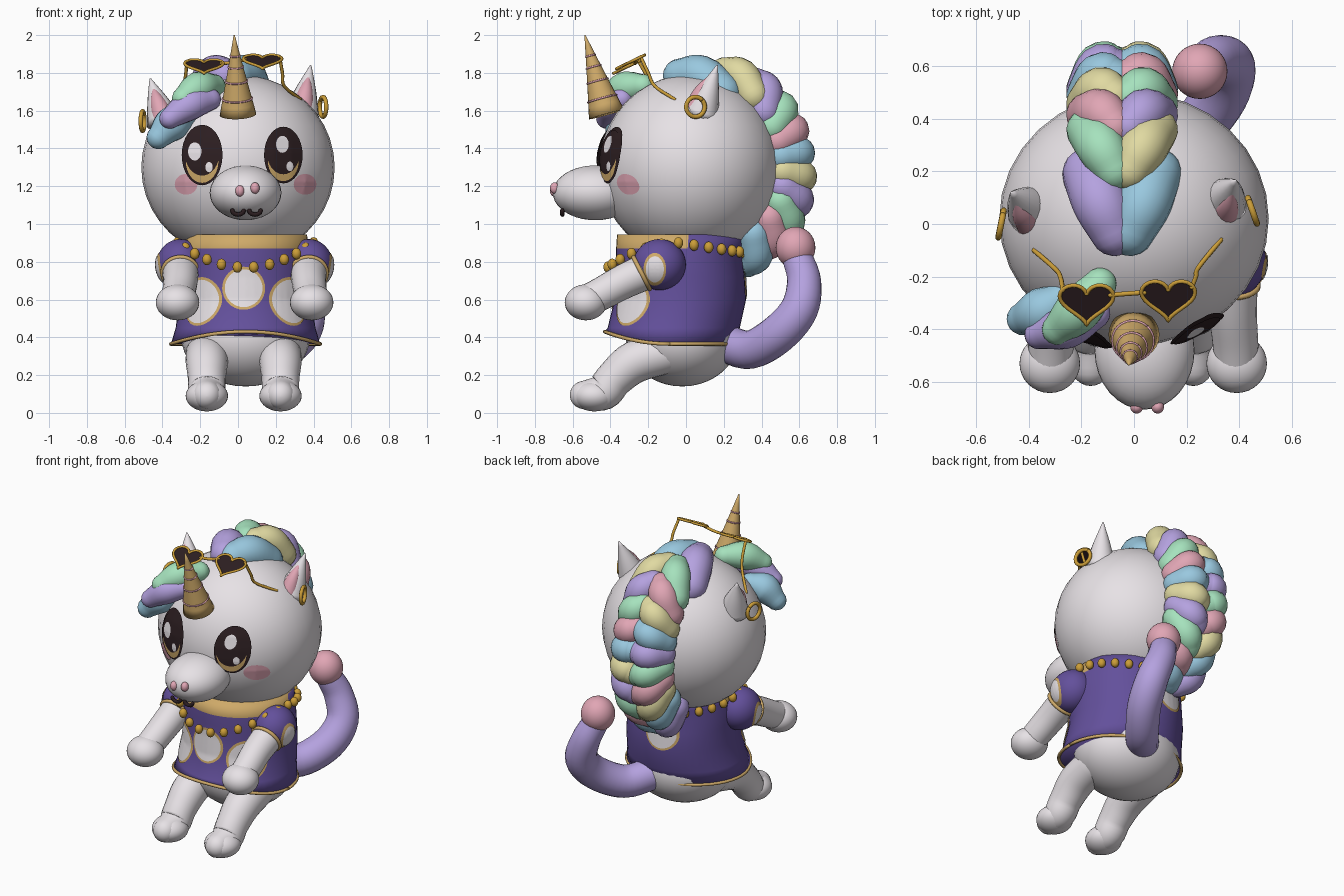
import bpy, bmesh, math
from mathutils import Vector, Matrix
from mathutils.bvhtree import BVHTree

cube = bpy.data.objects.get("Cube")
if cube:
    bpy.data.objects.remove(cube)


def paint(name, r, g, b):
    m = bpy.data.materials.new(name)
    m.use_nodes = True
    m.diffuse_color = (r, g, b, 1)
    m.node_tree.nodes["Principled BSDF"].inputs["Base Color"].default_value = (r, g, b, 1)
    return m


white = paint("soft white", .80, .76, .79)
purple = paint("shirt purple", .125, .08, .33)
tan = paint("warm tan", .62, .40, .14)
gold = paint("metal gold", .60, .34, .04)
dark = paint("dark brown", .025, .013, .015)
pink = paint("pink", .75, .38, .46)
mint = paint("mint green", .38, .76, .51)
blue = paint("sky blue", .32, .58, .74)
lavender = paint("lavender", .46, .36, .74)
yellow = paint("pale yellow", .75, .70, .36)


def finish(name, bm, *mats):
    bmesh.ops.recalc_face_normals(bm, faces=bm.faces)
    me = bpy.data.meshes.new(name)
    bm.to_mesh(me)
    bm.free()
    for m in mats:
        me.materials.append(m)
    for p in me.polygons:
        p.use_smooth = True
    ob = bpy.data.objects.new(name, me)
    bpy.context.collection.objects.link(ob)
    return ob


def ball(name, c, r, mat):
    bm = bmesh.new()
    bmesh.ops.create_uvsphere(bm, u_segments=32, v_segments=20, radius=1,
                              matrix=Matrix.Translation(c) @ Matrix.Diagonal((*r, 1)))
    return finish(name, bm, mat)


def skin(name, rings, *mats):
    """Join equal rings of points into a closed surface."""
    bm = bmesh.new()
    loops = [[bm.verts.new(p) for p in ring] for ring in rings]
    n = len(loops[0])
    for a, b in zip(loops, loops[1:]):
        for i in range(n):
            bm.faces.new((a[i], a[(i + 1) % n], b[(i + 1) % n], b[i]))
    bm.faces.new(loops[0])
    bm.faces.new(loops[-1])
    return finish(name, bm, *mats)


def spline(pts, sub):
    """Smooth path through the points."""
    p = [Vector(q) for q in pts]
    p = [2 * p[0] - p[1]] + p + [2 * p[-1] - p[-2]]
    out = []
    for a, b, c, d in zip(p, p[1:], p[2:], p[3:]):
        for k in range(sub):
            t = k / sub
            out.append(.5 * (2 * b + (c - a) * t + (2 * a - 5 * b + 4 * c - d) * t * t
                             + (3 * b - a - 3 * c + d) * t ** 3))
    return out + [p[-2]]


def tube(name, pts, radii, mat, sub=5, sides=16, rounded=True):
    """Round limb along a path with one radius per point, or one for all."""
    if not isinstance(radii, (list, tuple)):
        radii = [radii] * len(pts)
    path = spline([(*p, r) for p, r in zip(pts, radii)], sub)
    r = [max(q[3], .002) for q in path]
    path = [q.to_3d() for q in path]
    if rounded:
        t0, t1 = (path[0] - path[1]).normalized(), (path[-1] - path[-2]).normalized()
        caps = [math.radians(a) for a in (20, 40, 60, 75, 87)]
        start = [path[0] + t0 * r[0] * math.sin(a) for a in reversed(caps)]
        end = [path[-1] + t1 * r[-1] * math.sin(a) for a in caps]
        r = [r[0] * math.cos(a) for a in reversed(caps)] + r + [r[-1] * math.cos(a) for a in caps]
        path = start + path + end
    rings, n = [], None
    for i, c in enumerate(path):
        t = (path[min(i + 1, len(path) - 1)] - path[max(i - 1, 0)]).normalized()
        n = (n - t * n.dot(t)).normalized() if n else t.orthogonal().normalized()
        b = t.cross(n)
        rings.append([c + r[i] * (n * math.cos(a) + b * math.sin(a))
                      for a in (math.tau * k / sides for k in range(sides))])
    return skin(name, rings, mat)


def hoop(name, c, axis, radius, thick, mat):
    axis = Vector(axis).normalized()
    u = axis.orthogonal().normalized()
    v = axis.cross(u)
    pts = [Vector(c) + radius * (u * math.cos(a) + v * math.sin(a))
           for a in (math.tau * k / 32 for k in range(33))]
    return tube(name, pts, thick, mat, 1, 8, False)


def plate(name, target, c, facing, rx, rz, mat, lift):
    """Thin oval sheet draped on a target surface."""
    tree = BVHTree.FromPolygons([v.co for v in target.data.vertices],
                                [p.vertices for p in target.data.polygons])
    d = Vector(facing).normalized()
    side = Vector((0, 0, 1)).cross(d).normalized()
    up = d.cross(side)
    bm = bmesh.new()
    loops = []
    for k in range(8, 0, -1):
        ring = []
        for a in (math.tau * i / 32 for i in range(32)):
            o = Vector(c) + side * rx * k / 8 * math.cos(a) + up * rz * k / 8 * math.sin(a) + d
            hit = tree.ray_cast(o, -d)[0] or tree.find_nearest(o - d)[0]
            ring.append(bm.verts.new(hit + d * lift))
        loops.append(ring)
    for a, b in zip(loops, loops[1:]):
        for i in range(32):
            j = (i + 1) % 32
            bm.faces.new((a[i], a[j], b[j], b[i]))
    bm.faces.new(loops[-1])
    ob = finish(name, bm, mat)
    if ob.data.polygons[-1].normal.dot(d) < 0:
        ob.data.flip_normals()
    return ob


# Head, muzzle, nostrils and mouth
head = ball("head", (0, .02, 1.3), (.512, .48, .49), white)
ball("muzzle", (.04, -.48, 1.165), (.19, .225, .145), white)
for x, z in ((.01, 1.175), (.09, 1.19)):
    ball("nostril", (x, -.695, z), (.024, .025, .03), pink)
for x in (0, .09):
    arc = [(x + .03 * math.cos(a), -.655, 1.07 + .02 * math.sin(a))
           for a in (math.pi * (1 + k / 6) for k in range(7))]
    tube("mouth_curve", arc, .012, dark, 1, 8)

# Eyes and cheeks
front = (0, -1, 0)
for x, w, h, gx, gz in ((-.19, .108, .16, -.36, .12), (.24, .102, .15, -.05, .38)):
    for part, dx, dz, sx, sz, mat, lift in (
            ("eye", 0, 0, 1, 1, dark, .02), ("iris", 0, -.2, .8, .72, tan, .023),
            ("pupil", 0, .1, .86, .78, dark, .026), ("large_glint", gx, gz, .33, .3, white, .029),
            ("small_glint", .34, -.4, .18, .17, white, .029)):
        plate(part, head, (x + dx * w, 0, 1.365 + dz * h), front, w * sx, h * sz, mat, lift)
for x in (-.275, .355):
    plate("cheek", head, (x, 0, 1.21), front, .06, .055, pink, .005)

# Ears and earrings
for base, tip in (((.335, .08, 1.58), (.385, .165, 1.84)), ((-.39, .05, 1.54), (-.465, .12, 1.77))):
    a, b = Vector(base), Vector(tip)
    tube("ear", [a, a.lerp(b, .5), b], [.095, .055, .004], white, rounded=False)
    shift = Vector((0, -.04, 0))
    tube("inner_ear", [a + shift, a.lerp(b, .45) + shift, a.lerp(b, .8) + shift * .5],
         [.065, .04, .004], pink, rounded=False)
hoop("left_earring", (.45, .05, 1.62), (1, .35, 0), .052, .012, gold)
hoop("right_earring", (-.505, 0, 1.545), (1, -.2, 0), .052, .012, gold)

# Horn with thin rings
foot, tip = Vector((0, -.42, 1.58)), Vector((-.02, -.535, 2.0))
tube("horn", [foot, foot.lerp(tip, .5), tip], [.097, .049, .003], tan, 4, 24, False)
for s in (.2, .42, .6, .74):
    hoop("horn_ring", foot.lerp(tip, s), tip - foot, .098 * (1 - s), .005, pink)

# Forelock
for a, b, r, mat in (((-.13, -.23, 1.73), (-.29, -.4, 1.665), .08, mint),
                     ((-.15, -.34, 1.66), (-.36, -.42, 1.56), .075, lavender),
                     ((-.28, -.29, 1.56), (-.42, -.36, 1.46), .085, blue)):
    mid = (Vector(a) + Vector(b)) / 2 + Vector((0, -.01, .02))
    tube("forelock", [a, mid, b], [r * .8, r * 1.1, r * .75], mat)

# Braided mane down the back of the head
ridge = [Vector(q) for q in ((.08, 1.785), (.29, 1.785), (.42, 1.705), (.505, 1.60), (.56, 1.49), (.59, 1.375),
                             (.60, 1.255), (.585, 1.135), (.54, 1.02), (.46, .925), (.37, .84))]
left_order = [blue, yellow, lavender, mint, pink] * 2 + [blue]
right_order = [lavender, mint, pink, yellow, blue] * 2 + [lavender]
for i, p in enumerate(ridge):
    t = (ridge[min(i + 1, 10)] - ridge[max(i - 1, 0)]).normalized()
    n = Vector((-t.y, t.x))
    slant = .11 - .022 * min(i, 8)
    r = .108 if i == 0 else .092
    for s, mat in ((1, left_order[i]), (-1, right_order[i])):
        a, m, b = p - t * slant, p, p + t * slant - n * .085
        tube("mane_lock", [(-.045 + s * x, q.x, q.y) for x, q in ((.03, a), (.08, m), (.125, b))],
             [r * .85, r, r * .95], mat)

# Heart sunglasses
for cx, cy, cz in ((.13, -.28, 1.865), (-.18, -.295, 1.84)):
    heart = []
    for k in range(41):
        t = math.tau * k / 40
        hx = 16 * math.sin(t) ** 3
        hy = 13 * math.cos(t) - 5 * math.cos(2 * t) - 2 * math.cos(3 * t) - math.cos(4 * t)
        heart.append(Vector((cx + .0064 * hx, cy + .0052 * hy, cz + .0025 * hy)))
    tube("glasses_rim", heart, .008, gold, 1, 8, False)
    bm = bmesh.new()
    bm.faces.new([bm.verts.new(p) for p in heart[:-1]])
    finish("glasses_lens", bm, dark)
tube("glasses_bridge", [(-.09, -.27, 1.85), (-.03, -.265, 1.855), (.04, -.26, 1.87)], .009, gold)
for arm in ([(.22, -.24, 1.885), (.235, -.2, 1.80), (.245, -.165, 1.73), (.33, -.06, 1.66)],
            [(-.27, -.25, 1.86), (-.28, -.2, 1.77), (-.3, -.17, 1.7), (-.38, -.1, 1.6)]):
    tube("glasses_arm", arm, .009, gold, 5, 8)

# Lower body, legs and tail
ball("lower_body", (.04, -.02, .4), (.34, .3, .26), white)
for x in (-.165, .225):
    tube("leg", [(x, -.1, .32), (x, -.27, .27), (x, -.38, .18), (x, -.44, .11), (x, -.54, .095)],
         [.11, .112, .1, .097, .075], white, sides=24)
    ball("foot", (x, -.485, .09), (.112, .115, .082), white)
tube("tail", [(.1, .2, .37), (.22, .34, .335), (.33, .49, .42), (.36, .6, .55),
              (.31, .625, .7), (.26, .59, .82)], [.1, .102, .104, .1, .09, .08], lavender, sides=24)
ball("tail_tip", (.25, .58, .875), (.105, .105, .11), pink)

# Shirt with tan collar and hem
angles = [math.tau * k / 48 for k in range(48)]
rings = []
for z, cy, rx, ry in ((.365, -.085, .395, .345), (.45, -.065, .37, .35), (.6, -.03, .35, .348),
                      (.72, -.03, .345, .34), (.8, -.035, .345, .335), (.87, -.035, .335, .335),
                      (.945, -.03, .325, .335)):
    lift = .065 if z < .4 else 0
    rings.append([Vector((.04 + rx * math.cos(a), cy + ry * math.sin(a),
                          z + lift * max(0, -math.sin(a)) ** 2)) for a in angles])
shirt = skin("shirt", rings, purple, tan)
for p in shirt.data.polygons:
    p.material_index = int(p.center.z > .87 and p.center.y < 0)
tube("shirt_hem", rings[0] + rings[0][:1], .01, tan, 1, 8, False)

# Bead necklace
for k in range(26):
    a = math.tau * k / 26
    f = math.sin(a)
    z = .9 - (.13 * f * f if f < 0 else .05 * f)
    ball("necklace_bead", (.04 + .36 * math.cos(a), -.04 + (.375 if f < 0 else .345) * f, z),
         (.025, .025, .03), gold)

# Arms, sleeves and their badges
for s in (1, -1):
    x = .035 + s * .34
    tube("arm", [(x, -.14, .78), (x, -.32, .7), (x + s * .01, -.45, .63), (x + s * .015, -.55, .58)],
         [.1, .092, .087, .085], white, sides=24)
    ball("hand", (x + s * .015, -.53, .585), (.115, .112, .095), white)
    sleeve = ball("sleeve", (x, -.14, .785), (.127, .14, .135), purple)
    hoop("sleeve_cuff", (x, -.235, .74), (0, -.88, -.45), .095, .012, tan)
    for part, r, mat, lift in (("badge_rim", .06, tan, .004), ("badge", .048, white, .008)):
        plate("sleeve_" + part, sleeve, (x, -.165, .76), (s, 0, 0), r, r * 1.45, mat, lift)

# Round badges on the shirt
for c, facing, r in (((.03, -.4, .66), front, .1), ((-.03, .3, .71), (0, 1, 0), .095),
                     ((.28, -.3, .59), (.65, -.76, 0), .115), ((-.2, -.3, .59), (-.65, -.76, 0), .115)):
    plate("shirt_badge_rim", shirt, c, facing, r + .014, r + .014, tan, .005)
    plate("shirt_badge", shirt, c, facing, r, r, white, .009)
